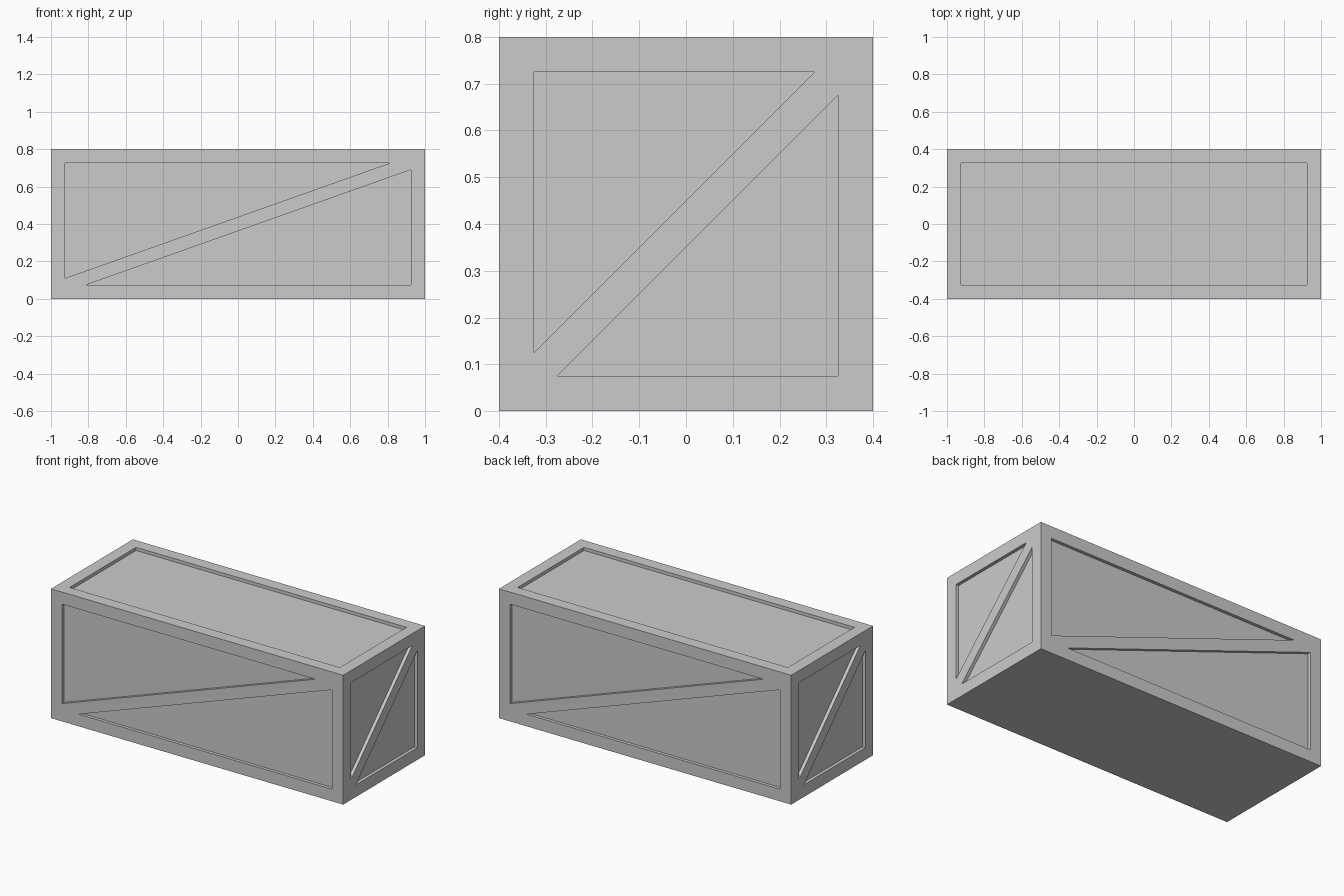
import bpy
import bmesh
from math import pi
from mathutils import Matrix, Vector

LENGTH, WIDTH, HEIGHT = 2.0, 0.8, 0.8
RIM, DEPTH = 0.075, 0.02

cube = bpy.data.objects.get("Cube")
if cube:
    bpy.data.objects.remove(cube, do_unlink=True)

grey = bpy.data.materials.new("light grey")
grey.use_nodes = True
colour = (0.6, 0.6, 0.6, 1)
grey.diffuse_color = colour
grey.node_tree.nodes["Principled BSDF"].inputs["Base Color"].default_value = colour


def make_object(name, bm):
    bmesh.ops.recalc_face_normals(bm, faces=bm.faces)
    mesh = bpy.data.meshes.new(name)
    bm.to_mesh(mesh)
    bm.free()
    mesh.materials.append(grey)
    obj = bpy.data.objects.new(name, mesh)
    bpy.context.collection.objects.link(obj)
    return obj


def add_prism(bm, outline, matrix):
    """Prism over an outline in local x, y, reaching DEPTH below local z = 0."""
    verts = [bm.verts.new(matrix @ Vector((x, y, -DEPTH))) for x, y in outline]
    face = bm.faces.new(verts)
    top = bmesh.ops.extrude_face_region(bm, geom=[face])["geom"]
    moved = [v for v in top if isinstance(v, bmesh.types.BMVert)]
    lift = matrix.to_3x3() @ Vector((0, 0, 2 * DEPTH))
    bmesh.ops.translate(bm, verts=moved, vec=lift)


# Solid crate body
bm = bmesh.new()
bmesh.ops.create_cube(bm, size=1)
bmesh.ops.transform(bm, verts=bm.verts,
                    matrix=Matrix.Translation((0, 0, HEIGHT / 2))
                    @ Matrix.Diagonal((LENGTH, WIDTH, HEIGHT, 1)))
crate = make_object("crate", bm)

# Recesses: a pair of triangles on each side, leaving a diagonal brace
bm = bmesh.new()
sides = [(LENGTH, WIDTH, 0.115, 0.035), (WIDTH, LENGTH, 0.05, 0.05)]
for turn in range(4):
    span, across, gap_u, gap_v = sides[turn % 2]
    u, v = span / 2 - RIM, HEIGHT / 2 - RIM
    triangle = [(-u, v), (-u, -v + gap_v), (u - gap_u, v)]
    place = (Matrix.Rotation(turn * pi / 2, 4, "Z")
             @ Matrix.Translation((0, -across / 2, HEIGHT / 2))
             @ Matrix.Rotation(pi / 2, 4, "X"))
    for sign in (1, -1):
        add_prism(bm, [(sign * x, sign * y) for x, y in triangle], place)

# Rectangular recess in the lid
u, v = LENGTH / 2 - RIM, WIDTH / 2 - RIM
add_prism(bm, [(-u, -v), (u, -v), (u, v), (-u, v)],
          Matrix.Translation((0, 0, HEIGHT)))
cutter = make_object("recess_cutter", bm)
cutter.hide_render = True

# Carve the recesses, keep the result and drop the cutter
cut = crate.modifiers.new("recesses", "BOOLEAN")
cut.operation = "DIFFERENCE"
cut.solver = "EXACT"
cut.object = cutter
bpy.context.view_layer.update()
carved = bpy.data.meshes.new_from_object(
    crate.evaluated_get(bpy.context.evaluated_depsgraph_get()))
crate.modifiers.clear()
crate.data = carved
carved.name = "crate"
bpy.data.objects.remove(cutter, do_unlink=True)
